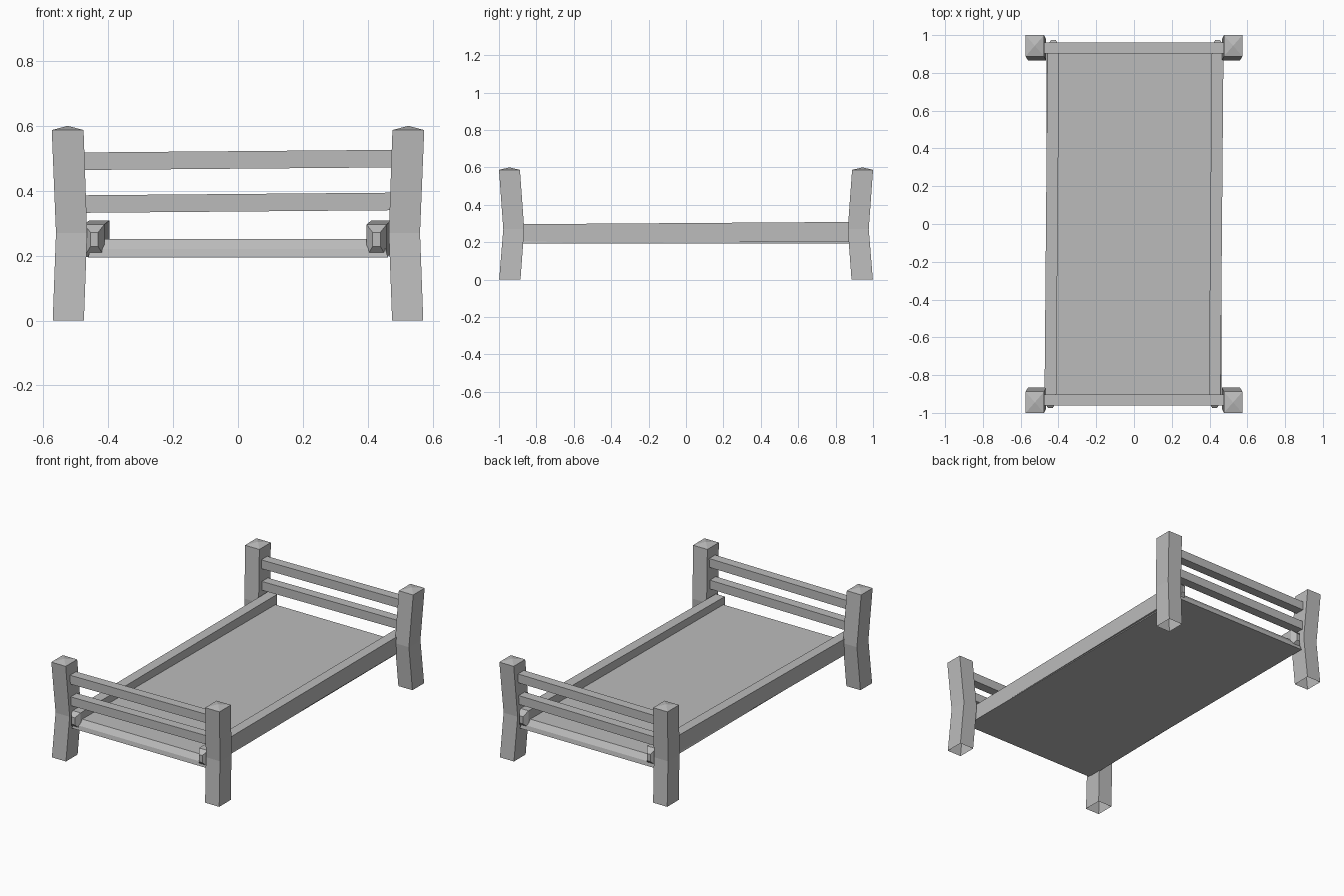
import bpy
import bmesh

cube = bpy.data.objects.get("Cube")
if cube:
    bpy.data.objects.remove(cube, do_unlink=True)

grey = bpy.data.materials.new("plain_grey")
grey.use_nodes = True
COLOUR = (0.5, 0.5, 0.5, 1)
grey.diffuse_color = COLOUR
grey.node_tree.nodes["Principled BSDF"].inputs["Base Color"].default_value = COLOUR


def loft(name, rings, cap_start=True, apex=None):
    """Skin a list of four-point rings; close the far end flat or to an apex."""
    bm = bmesh.new()
    loops = [[bm.verts.new(p) for p in ring] for ring in rings]
    for a, b in zip(loops, loops[1:]):
        for i in range(4):
            j = (i + 1) % 4
            bm.faces.new((a[i], a[j], b[j], b[i]))
    if cap_start:
        bm.faces.new(loops[0])
    if apex:
        tip = bm.verts.new(apex)
        for i in range(4):
            bm.faces.new((loops[-1][i], loops[-1][(i + 1) % 4], tip))
    else:
        bm.faces.new(loops[-1])
    bmesh.ops.recalc_face_normals(bm, faces=bm.faces)
    mesh = bpy.data.meshes.new(name)
    bm.to_mesh(mesh)
    bm.free()
    mesh.materials.append(grey)
    obj = bpy.data.objects.new(name, mesh)
    bpy.context.collection.objects.link(obj)
    return obj


def rect_z(cx, cy, hx, hy, z):
    return [(cx + sx * hx, cy + sy * hy, z)
            for sx, sy in ((-1, -1), (1, -1), (1, 1), (-1, 1))]


def rect_x(x, cy, cz, hy, hz):
    return [(x, cy + sy * hy, cz + sz * hz)
            for sy, sz in ((-1, -1), (1, -1), (1, 1), (-1, 1))]


def rect_y(y, cx, cz, hx, hz):
    return [(cx + sx * hx, y, cz + sz * hz)
            for sx, sz in ((-1, -1), (1, -1), (1, 1), (-1, 1))]


ENDS = (("front", -1), ("back", 1))
SIDES = (("right", -1), ("left", 1))

# Corner posts: kinked inward at mid height, open underneath, low pointed cap
for end, sy in ENDS:
    for side, sx in SIDES:
        loft(f"{end}_{side}_post", [
            rect_z(sx * 0.523, sy * 0.942, 0.048, 0.057, 0),
            rect_z(sx * 0.513, sy * 0.921, 0.048, 0.056, 0.27),
            rect_z(sx * 0.525, sy * 0.944, 0.049, 0.056, 0.587),
        ], cap_start=False, apex=(sx * 0.525, sy * 0.944, 0.6))

# Two slightly tilted cross rails at each end
for end, sy in ENDS:
    for name, z in (("lower", 0.363), ("upper", 0.495)):
        loft(f"{end}_{name}_rail", [
            rect_x(-0.475, sy * 0.932, z - 0.004, 0.029, 0.027),
            rect_x(0.475, sy * 0.932, z + 0.004, 0.029, 0.027),
        ])

# Side rails: skewed a little, rising to the back, with tapered ends
for side, sx in SIDES:
    cx = sx * 0.435
    loft(f"{side}_side_rail", [
        rect_y(-0.975, cx - 0.008, 0.25, 0.012, 0.022),
        rect_y(-0.945, cx - 0.008, 0.246, 0.031, 0.05),
        rect_y(0.945, cx + 0.008, 0.257, 0.031, 0.052),
        rect_y(0.975, cx + 0.008, 0.257, 0.012, 0.022),
    ])

# Bed base board with sloping end edges
loft("bed_base", [
    rect_z(0, 0, 0.462, 0.96, 0.194),
    rect_z(0, 0, 0.455, 0.955, 0.22),
    rect_z(0, 0, 0.44, 0.93, 0.252),
])
